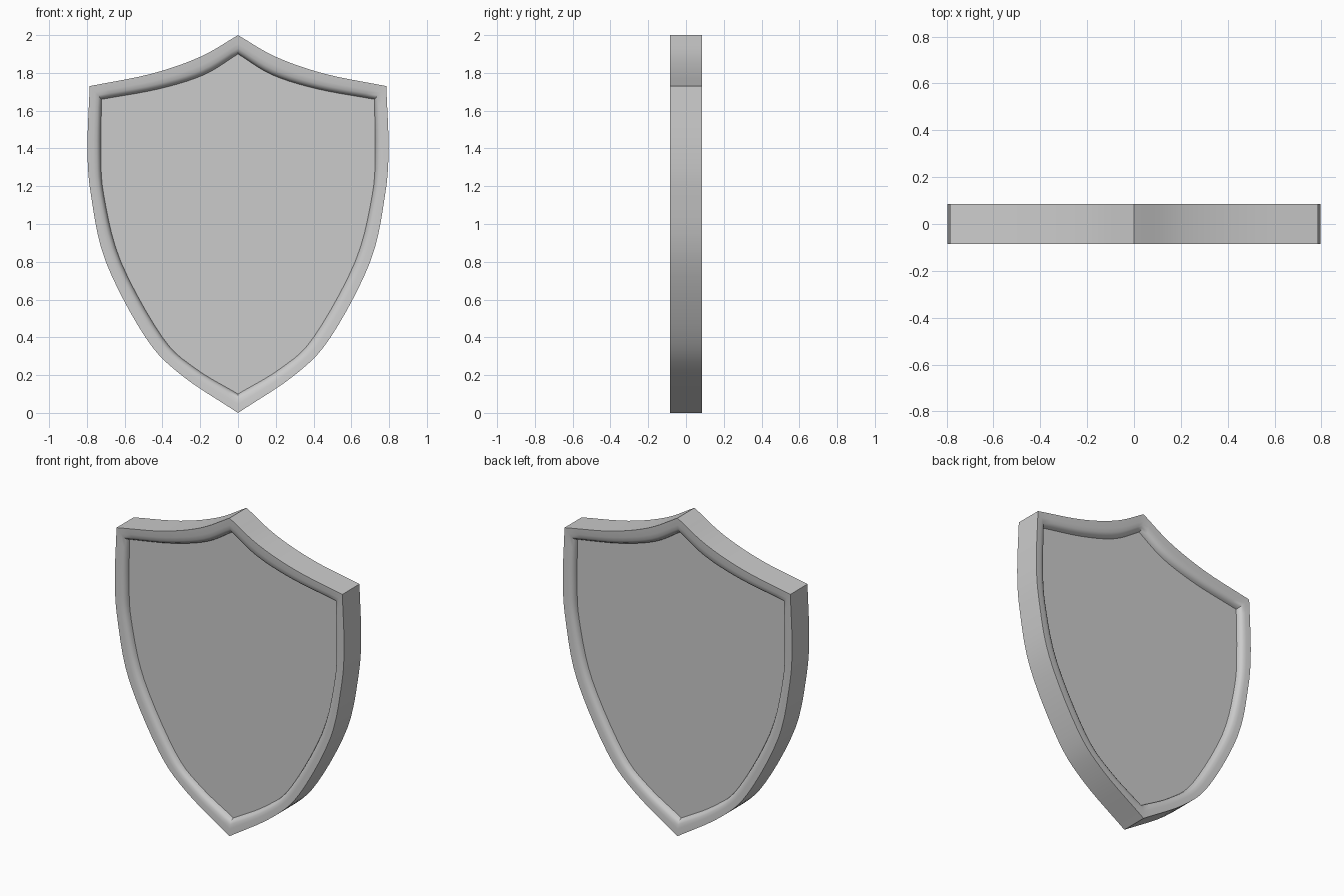
import bpy, bmesh
from mathutils import Vector

if "Cube" in bpy.data.objects:
    bpy.data.objects.remove(bpy.data.objects["Cube"])

HALF = 0.085      # half thickness of the rim
PANEL = 0.045     # half thickness of the sunken panel
STEPS = 5

# Right-half outlines (x, z): concave top edge, then side down to the tip
OUTER_TOP = [(0, 2.0), (0.2, 1.885), (0.46, 1.795), (0.785, 1.73)]
OUTER_SIDE = [(0.785, 1.73), (0.797, 1.4), (0.778, 1.15), (0.70, 0.8),
              (0.49, 0.4), (0.30, 0.2), (0, 0)]
INNER_TOP = [(0, 1.90), (0.18, 1.79), (0.42, 1.715), (0.722, 1.66)]
INNER_SIDE = [(0.722, 1.66), (0.726, 1.38), (0.71, 1.15), (0.62, 0.8),
              (0.40, 0.4), (0.225, 0.235), (0, 0.10)]


def smooth_path(points):
    """Catmull-Rom curve through the points, without the last point."""
    p = [Vector(q) for q in points]
    p = [2 * p[0] - p[1]] + p + [2 * p[-1] - p[-2]]
    path = []
    for a, b, c, d in zip(p, p[1:], p[2:], p[3:]):
        for i in range(STEPS):
            t = i / STEPS
            path.append(0.5 * (2 * b + (c - a) * t
                               + (2 * a - 5 * b + 4 * c - d) * t ** 2
                               + (3 * b - a - 3 * c + d) * t ** 3))
    return path


def outline(top, side):
    """Closed outline mirrored about x = 0."""
    right = smooth_path(top) + smooth_path(side) + [Vector(side[-1])]
    return right + [Vector((-v.x, v.y)) for v in right[-2:0:-1]]


outer = outline(OUTER_TOP, OUTER_SIDE)
inner = outline(INNER_TOP, INNER_SIDE)

# Rim cross-section: (fraction from outer to inner outline, depth)
front = [(1, -PANEL), (0.96, -0.058), (0.86, -0.071), (0.7, -0.079),
         (0.45, -0.083), (0, -HALF)]
section = front + [(t, -y) for t, y in reversed(front)]

# Shield: rounded rim lofted around the outline, flat panel on both faces
bm = bmesh.new()
rings = [[bm.verts.new((o.lerp(i, t).x, y, o.lerp(i, t).y))
          for o, i in zip(outer, inner)] for t, y in section]
n = len(outer)
for a, b in zip(rings, rings[1:]):
    for k in range(n):
        m = (k + 1) % n
        bm.faces.new((a[k], a[m], b[m], b[k]))
bm.faces.new(rings[0])
bm.faces.new(rings[-1])
bmesh.ops.recalc_face_normals(bm, faces=bm.faces)

mesh = bpy.data.meshes.new("shield")
bm.to_mesh(mesh)
bm.free()
shield = bpy.data.objects.new("shield", mesh)
bpy.context.collection.objects.link(shield)
bpy.context.view_layer.objects.active = shield
shield.select_set(True)
bpy.ops.object.shade_smooth_by_angle(angle=0.6)
